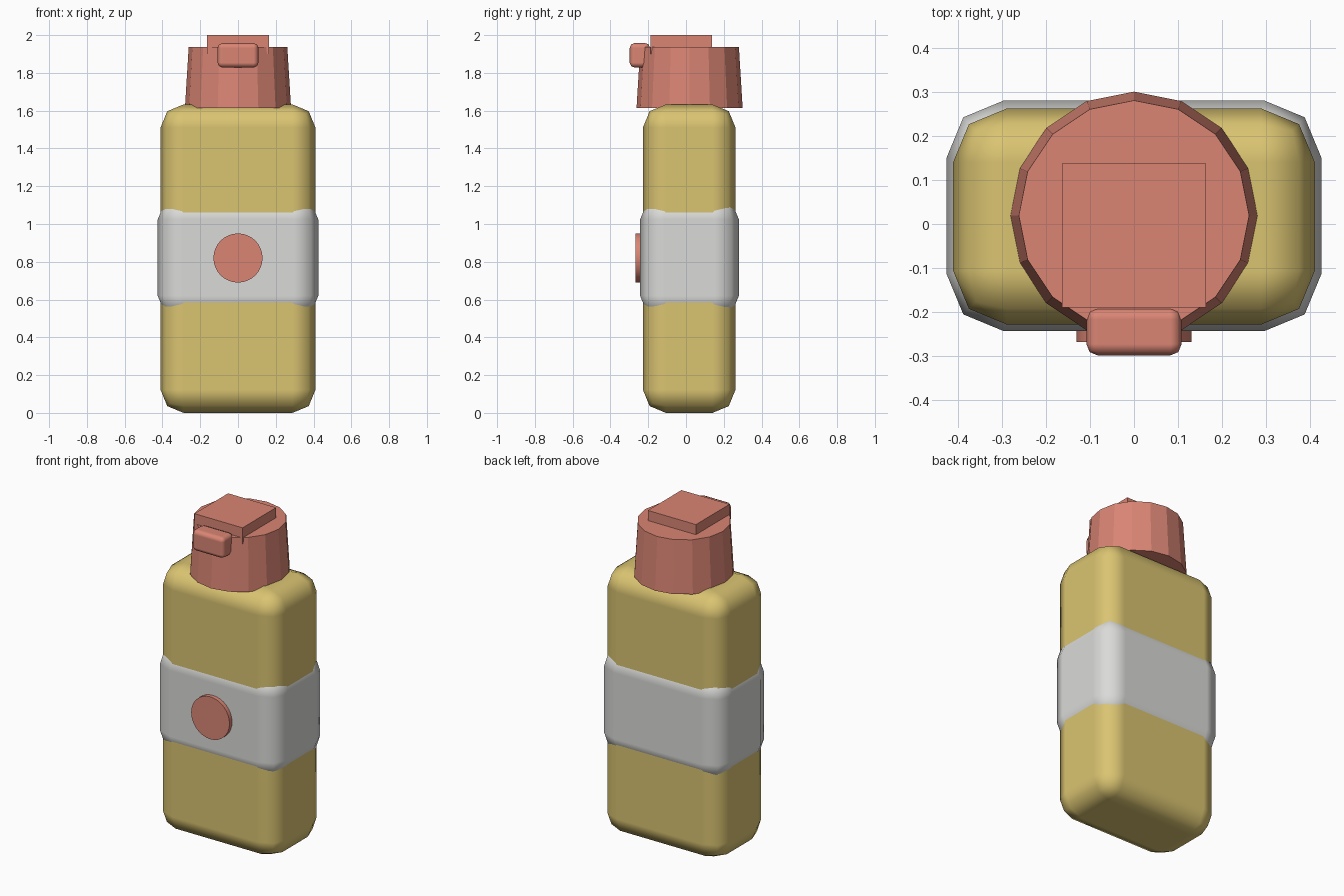
import bpy
from math import pi

if "Cube" in bpy.data.objects:
    bpy.data.objects.remove(bpy.data.objects["Cube"])


def make_material(name, rgb):
    mat = bpy.data.materials.new(name)
    mat.use_nodes = True
    color = (*rgb, 1.0)
    mat.diffuse_color = color
    mat.node_tree.nodes["Principled BSDF"].inputs["Base Color"].default_value = color
    return mat


def finish(name, mat):
    obj = bpy.context.object
    obj.name = obj.data.name = name
    obj.data.materials.append(mat)
    return obj


def box(name, mat, low, high, bevel=0.0):
    """Box between two corners, optionally with soft rounded edges."""
    center = [(a + b) / 2 for a, b in zip(low, high)]
    bpy.ops.mesh.primitive_cube_add(size=1, location=center)
    obj = finish(name, mat)
    obj.scale = [b - a for a, b in zip(low, high)]
    bpy.ops.object.transform_apply(location=False, rotation=False, scale=True)
    if bevel:
        bpy.ops.object.shade_smooth()
        mod = obj.modifiers.new("Rounded edges", "BEVEL")
        mod.width = bevel
        mod.segments = 2
        mod.limit_method = "NONE"
        mod.harden_normals = True
    return obj


yellow = make_material("mustard yellow", (0.70, 0.55, 0.165))
grey = make_material("light grey", (0.70, 0.70, 0.69))
coral = make_material("coral pink", (0.70, 0.235, 0.175))

# Bottle body and the wide band around it
box("bottle_body", yellow, (-0.41, -0.228, 0), (0.41, 0.262, 1.633), 0.122)
box("label_band", grey, (-0.425, -0.243, 0.49), (0.425, 0.28, 1.154), 0.13)

# Round badge on the front of the band
bpy.ops.mesh.primitive_cylinder_add(vertices=32, radius=0.13, depth=0.06,
                                    location=(0, -0.238, 0.82), rotation=(pi / 2, 0, 0))
finish("front_badge", coral)
bpy.ops.object.shade_smooth_by_angle()

# Faceted tapered cap
bpy.ops.mesh.primitive_cone_add(vertices=16, radius1=0.281, radius2=0.261,
                                depth=0.325, location=(0, 0.019, 1.7755))
finish("cap", coral)

# Lid plate and front latch
box("lid_plate", coral, (-0.163, -0.189, 1.9), (0.163, 0.137, 2.0))
box("front_latch", coral, (-0.108, -0.298, 1.828), (0.108, -0.19, 1.958), 0.026)
